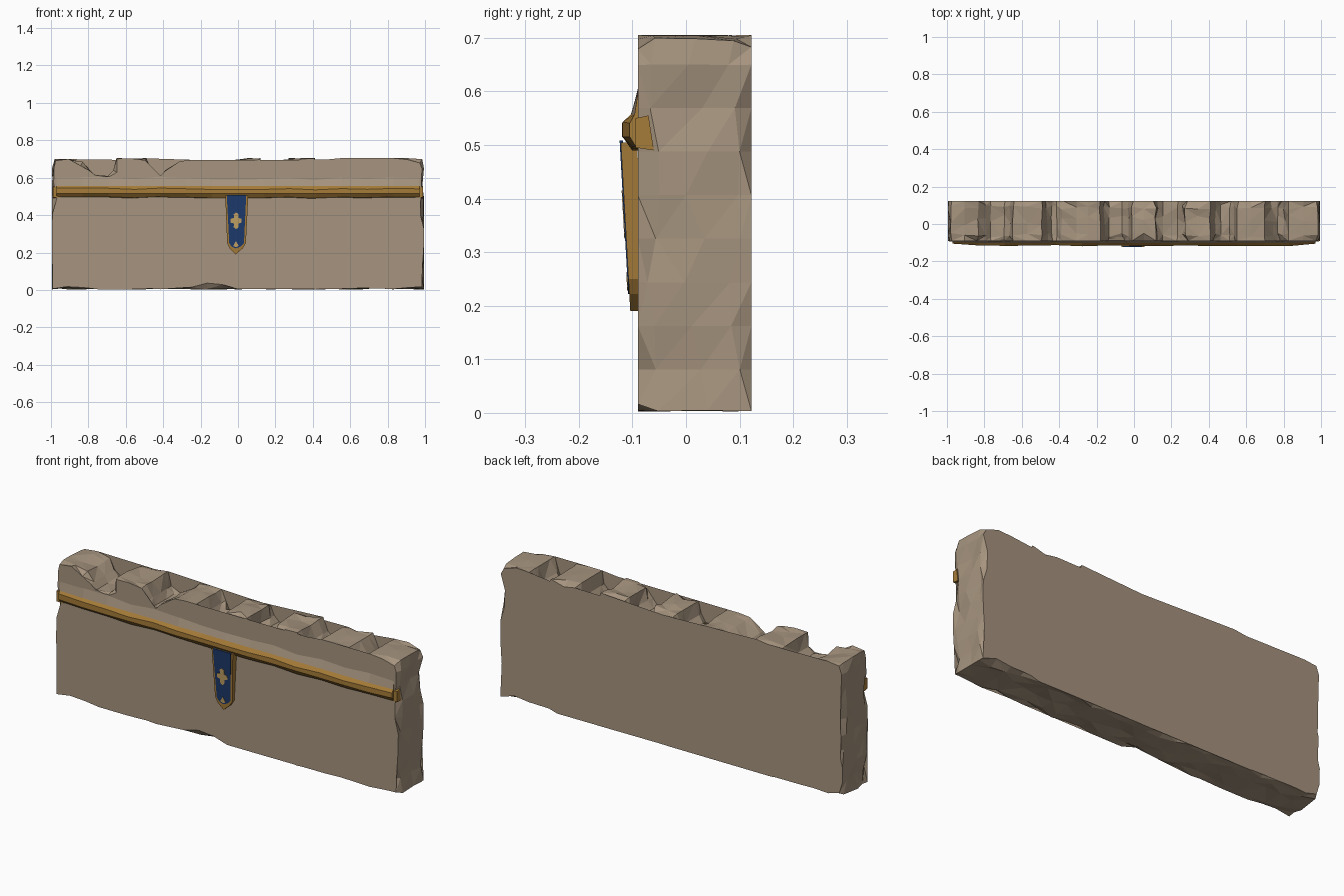
import bpy, bmesh, random

if "Cube" in bpy.data.objects:
    bpy.data.objects.remove(bpy.data.objects["Cube"])
random.seed(7)


def material(name, rgb):
    m = bpy.data.materials.new(name)
    m.diffuse_color = (*rgb, 1)
    m.use_nodes = True
    m.node_tree.nodes["Principled BSDF"].inputs["Base Color"].default_value = m.diffuse_color
    return m


STONE = material("sandstone", (0.38, 0.295, 0.21))
GOLD = material("old_gold", (0.38, 0.20, 0.04))
BLUE = material("banner_blue", (0.012, 0.042, 0.15))
PALE = material("pale_gold", (0.55, 0.36, 0.13))


def finish(bm, name, *mats):
    bmesh.ops.recalc_face_normals(bm, faces=bm.faces)
    me = bpy.data.meshes.new(name)
    bm.to_mesh(me)
    bm.free()
    for m in mats:
        me.materials.append(m)
    ob = bpy.data.objects.new(name, me)
    bpy.context.collection.objects.link(ob)
    return ob


def loft(bm, rings):
    """Skin closed rings of points and cap both ends."""
    rows = [[bm.verts.new(p) for p in r] for r in rings]
    n = len(rows[0])
    for a, b in zip(rows, rows[1:]):
        for i in range(n):
            j = (i + 1) % n
            bm.faces.new((a[i], a[j], b[j], b[i]))
    caps = [bm.faces.new(rows[0]), bm.faces.new(rows[-1])]
    return caps


# Wall outline with merlons: base left, top left x/z, top right x/z, base right
merlons = [(-0.99, -0.98, .70, -0.83, .685, -0.79), (-.67, -.65, .705, -.49, .705, -.46),
           (-.39, -.31, .69, -.18, .695, -.155), (-.04, -.015, .70, .12, .705, .13),
           (.255, .27, .705, .41, .705, .44), (.535, .55, .705, .70, .70, .745),
           (.79, .825, .705, .985, .70, .99)]
outline = []
for i in range(25):
    outline.append((-0.995 + 1.99 * i / 24, 0.003))
for i in range(1, 9):
    outline.append((0.995, 0.65 * i / 8))
for k, (b0, t0, z0, t1, z1, b1) in reversed(list(enumerate(merlons))):
    if k < 6:
        outline += [(b1 + 0.025, .615), (b1, .64)]
    outline += [(t1, z1), ((t0 + t1) / 2, max(z0, z1)), (t0, z0)]
    if k > 0:
        outline += [(b0, .64), (b0 - 0.025, .61)]
for i in range(8, 0, -1):
    outline.append((-0.995, 0.65 * i / 8))


def chipped_ring(y, inset, dy):
    ring, n = [], len(outline)
    for i, (x, z) in enumerate(outline):
        (ax, az), (bx, bz) = outline[i - 1], outline[(i + 1) % n]
        nx, nz = -(bz - az), bx - ax
        length = (nx * nx + nz * nz) ** 0.5
        d = random.random() ** 2 * inset
        ring.append((x + nx / length * d, y + random.uniform(-dy, dy), z + nz / length * d))
    return ring


# Rough stone wall body
bm = bmesh.new()
loft(bm, [chipped_ring(-.09, .035, 0), chipped_ring(-.06, .012, .012),
          chipped_ring(.02, .022, .03), chipped_ring(.09, .012, .012),
          chipped_ring(.122, .03, 0)])
bmesh.ops.triangulate(bm, faces=bm.faces)
finish(bm, "castle_wall", STONE)

# Gold ledge with a stone slope above, uneven along its length
bm = bmesh.new()
rings = []
for i in range(15):
    x = -0.97 + 1.94 * i / 14
    out = 0.012 if i in (0, 14) else random.uniform(-.003, .006)
    j = random.uniform(-.005, .005)
    rings.append([(x, -.07, .49), (x, -.1 + out * .6, .495 + j), (x, -.117 + out, .515),
                  (x, -.117 + out, .54 + j), (x, -.102 + out * .5, .557), (x, -.089, .60 + j * 2),
                  (x, -.07, .60)])
loft(bm, rings)
for f in bm.faces:
    c = f.calc_center_median()
    f.material_index = 1 if c.z > .56 else 0
finish(bm, "ledge", GOLD, STONE)

# Gold corner ends of the ledge wrapping on to the wall ends
for side, name in ((-1, "ledge_end_left"), (1, "ledge_end_right")):
    bm = bmesh.new()
    loft(bm, [[(side * x, y, z) for y, z in ((-.094, .495), (-.06, .49), (-.07, .555), (-.094, .55))]
              for x in (.95, .99)])
    finish(bm, name, GOLD)


def banner_y(z):
    return -0.104 - 0.018 * (z - .19) / .32


def plate(name, pts, front, thick, mat):
    bm = bmesh.new()
    loft(bm, [[(x, banner_y(z) - front + t, z) for x, z in pts] for t in (0, thick)])
    return finish(bm, name, mat)


# Hanging banner: gold backing, blue field, pale emblems
plate("banner_border", [(-.068, .505), (-.058, .25), (-.045, .222), (-.012, .19), (.025, .222),
                        (.042, .25), (.055, .505)], 0, .03, GOLD)
plate("banner_field", [(-.06, .508), (-.047, .25), (-.035, .232), (-.012, .222), (.015, .232),
                       (.032, .25), (.044, .508)], .002, .006, BLUE)
plate("banner_emblem", [(-.01 + x, .37 + z) for x, z in
      ((0, .045), (.013, .035), (.012, .015), (.03, .01), (.03, -.01), (.012, -.015), (.013, -.035), (0, -.045),
       (-.013, -.035), (-.012, -.015), (-.03, -.01), (-.03, .01), (-.012, .015), (-.013, .035))],
      .0035, .004, PALE)
plate("banner_tip_mark", [(-.011, .262), (.004, .235), (-.011, .228), (-.026, .235)], .0035, .004, PALE)
